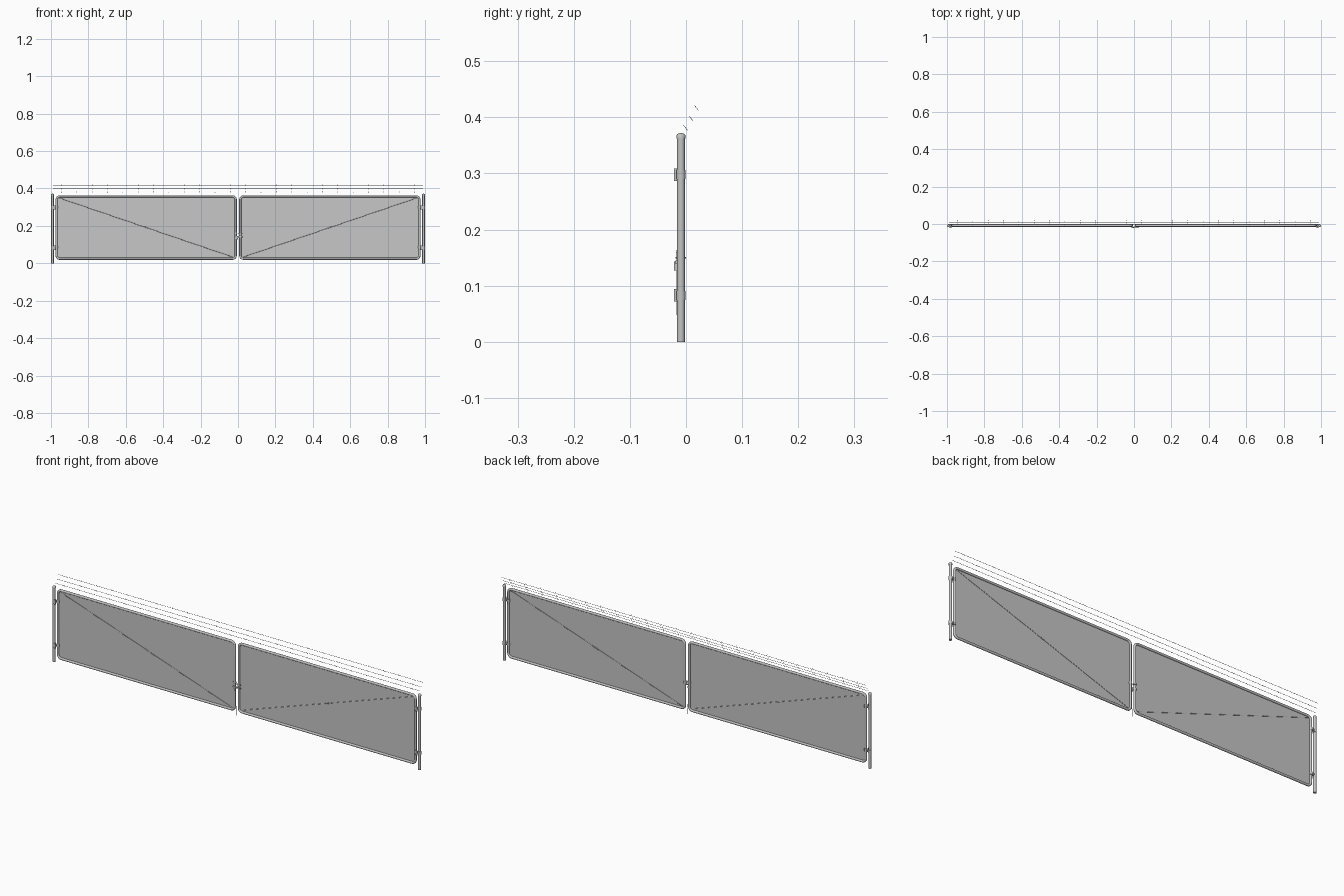
import bpy, bmesh, math
from mathutils import Vector, Matrix

if "Cube" in bpy.data.objects:
    bpy.data.objects.remove(bpy.data.objects["Cube"])


def material(name, v):
    m = bpy.data.materials.new(name)
    m.diffuse_color = (v, v, v, 1)
    m.use_nodes = True
    m.node_tree.nodes["Principled BSDF"].inputs["Base Color"].default_value = m.diffuse_color
    return m


STEEL = material("galvanised grey", 0.55)
MESH = material("mesh grey", 0.57)
Y = -0.009          # depth of the gate centre plane


def add(name, mesh, mat, smooth=True):
    mesh.materials.clear()
    mesh.materials.append(mat)
    ob = bpy.data.objects.new(name, mesh)
    bpy.context.collection.objects.link(ob)
    if smooth:
        bpy.ops.object.select_all(action='DESELECT')
        ob.select_set(True)
        bpy.context.view_layer.objects.active = ob
        bpy.ops.object.shade_smooth_by_angle(angle=math.radians(50))
    return ob


def tubes(name, paths, r, mat=STEEL, res=3, cyclic=False):
    """Round bars swept along a list of point paths, as one mesh."""
    cu = bpy.data.curves.new(name, 'CURVE')
    cu.dimensions = '3D'
    cu.bevel_depth = r
    cu.bevel_resolution = res
    cu.use_fill_caps = True
    for pts in paths:
        sp = cu.splines.new('POLY')
        sp.points.add(len(pts) - 1)
        for p, co in zip(sp.points, pts):
            p.co = (*co, 1)
        sp.use_cyclic_u = cyclic
    tmp = bpy.data.objects.new("tmp", cu)
    bpy.context.collection.objects.link(tmp)
    dg = bpy.context.evaluated_depsgraph_get()
    mesh = bpy.data.meshes.new_from_object(tmp.evaluated_get(dg))
    bpy.data.objects.remove(tmp)
    return add(name, mesh, mat, res > 0)


def from_bmesh(name, bm, mat, smooth):
    me = bpy.data.meshes.new(name)
    bm.to_mesh(me)
    bm.free()
    return add(name, me, mat, smooth)


def box(name, centre, size, mat=STEEL):
    bm = bmesh.new()
    bmesh.ops.create_cube(bm, size=1, matrix=Matrix.Translation(centre) @ Matrix.Diagonal((*size, 1)))
    return from_bmesh(name, bm, mat, False)


def lathe(name, x, y, profile, n=20):
    """Turned part from (radius, height) pairs about a vertical axis."""
    bm = bmesh.new()
    rings = [[bm.verts.new((x + r * math.cos(i * math.tau / n), y + r * math.sin(i * math.tau / n), z))
              for i in range(n)] for r, z in profile]
    for a, b in zip(rings, rings[1:]):
        for i in range(n):
            bm.faces.new((a[i], a[(i + 1) % n], b[(i + 1) % n], b[i]))
    bm.faces.new(rings[0][::-1])
    bm.faces.new(rings[-1])
    return from_bmesh(name, bm, STEEL, True)


def rounded_rect(x0, x1, z0, z1, r, seg=6):
    pts = []
    corners = ((x1 - r, z1 - r), (x0 + r, z1 - r), (x0 + r, z0 + r), (x1 - r, z0 + r))
    for k, (cx, cz) in enumerate(corners):
        for i in range(seg + 1):
            a = math.pi / 2 * (k + i / seg)
            pts.append((cx + r * math.cos(a), Y, cz + r * math.sin(a)))
    return pts


def sheet(name, outline, mat):
    """Single flat face filling an outline, facing the front."""
    bm = bmesh.new()
    f = bm.faces.new([bm.verts.new(p) for p in outline])
    f.normal_update()
    if f.normal.y > 0:
        f.normal_flip()
    return from_bmesh(name, bm, mat, False)


IN, OUT, BOT, TOP = 0.012, 0.970, 0.024, 0.358

for side, s in (("left", -1), ("right", 1)):
    # gate post with domed cap
    lathe(side + "_post", s * 0.992, Y, [(0.007, 0), (0.007, 0.364)])
    lathe(side + "_post_cap", s * 0.992, Y,
          [(0.008, 0.362), (0.008, 0.368), (0.0066, 0.370), (0.004, 0.3715), (0.001, 0.372)])

    # leaf frame and its chain link fill
    x0, x1 = sorted((s * IN, s * OUT))
    tubes(side + "_leaf_frame", [rounded_rect(x0, x1, BOT, TOP, 0.018)], 0.006, cyclic=True)
    sheet(side + "_chain_link_fill", rounded_rect(x0, x1, BOT, TOP, 0.018), MESH)

    # diagonal truss rod with turnbuckle
    a = Vector((s * (OUT - 0.006), Y, TOP - 0.006))
    b = Vector((s * (IN + 0.006), Y, BOT + 0.006))
    tubes(side + "_truss_rod", [[a, b]], 0.0013, res=2)
    tubes(side + "_turnbuckle", [[a.lerp(b, 0.49), a.lerp(b, 0.51)]], 0.0025, res=2)

    # hinges: post collar, leaf collar, bolt and strap
    for z in (0.083, 0.298):
        lathe(side + "_hinge_post_collar", s * 0.992, Y, [(0.008, z - 0.008), (0.008, z + 0.008)])
        lathe(side + "_hinge_leaf_collar", s * OUT, Y, [(0.0072, z - 0.005), (0.0072, z + 0.009)])
        box(side + "_hinge_strap", (s * 0.981, Y, z), (0.014, 0.004, 0.010))
        box(side + "_hinge_plate", (s * 0.981, Y - 0.0095, z), (0.010, 0.005, 0.022))
        tubes(side + "_hinge_bolt", [[(s * 0.981, Y - 0.012, z), (s * 0.981, Y + 0.008, z)]], 0.004, res=2)

# centre latch: collars, fork and drop rod
for z in (0.135, 0.160):
    lathe("latch_collar", -IN, Y, [(0.0075, z - 0.004), (0.0075, z + 0.004)])
lathe("latch_keeper_collar", IN, Y, [(0.0075, 0.150), (0.0075, 0.160)])
box("latch_fork", (0.005, Y - 0.008, 0.142), (0.042, 0.004, 0.006))
box("latch_guide", (-0.003, Y - 0.009, 0.135), (0.008, 0.006, 0.016))
tubes("latch_handle", [[(-0.004, Y - 0.007, 0.158), (0.026, Y - 0.007, 0.158)]], 0.0017, res=2)
tubes("latch_bolt", [[(0.010, Y - 0.010, 0.150), (0.010, Y + 0.009, 0.150)]], 0.0014, res=1)
tubes("drop_rod", [[(0.0, Y - 0.007, 0.160), (0.0, Y - 0.007, 0.05),
                    (0.0, Y - 0.002, 0.03), (0.0, Y - 0.002, 0.0)]], 0.0011, res=2)

# three strands of barbed wire leaning backward
strands = [(-0.001, 0.3815), (0.009, 0.398), (0.0185, 0.417)]
for n, (y, z) in enumerate(strands):
    tubes(f"barbed_strand_{n + 1}", [[(-0.99, y, z), (0.99, y, z)]], 0.0007, res=1)
    barbs = []
    for i in range(24):
        x = -0.943 + i * 0.082
        for dx in (-0.001, 0.001):
            barbs.append([(x + dx, y - 0.0035, z + 0.0045), (x - dx, y + 0.0035, z - 0.0045)])
    tubes(f"barbs_{n + 1}", barbs, 0.0004, res=0)
